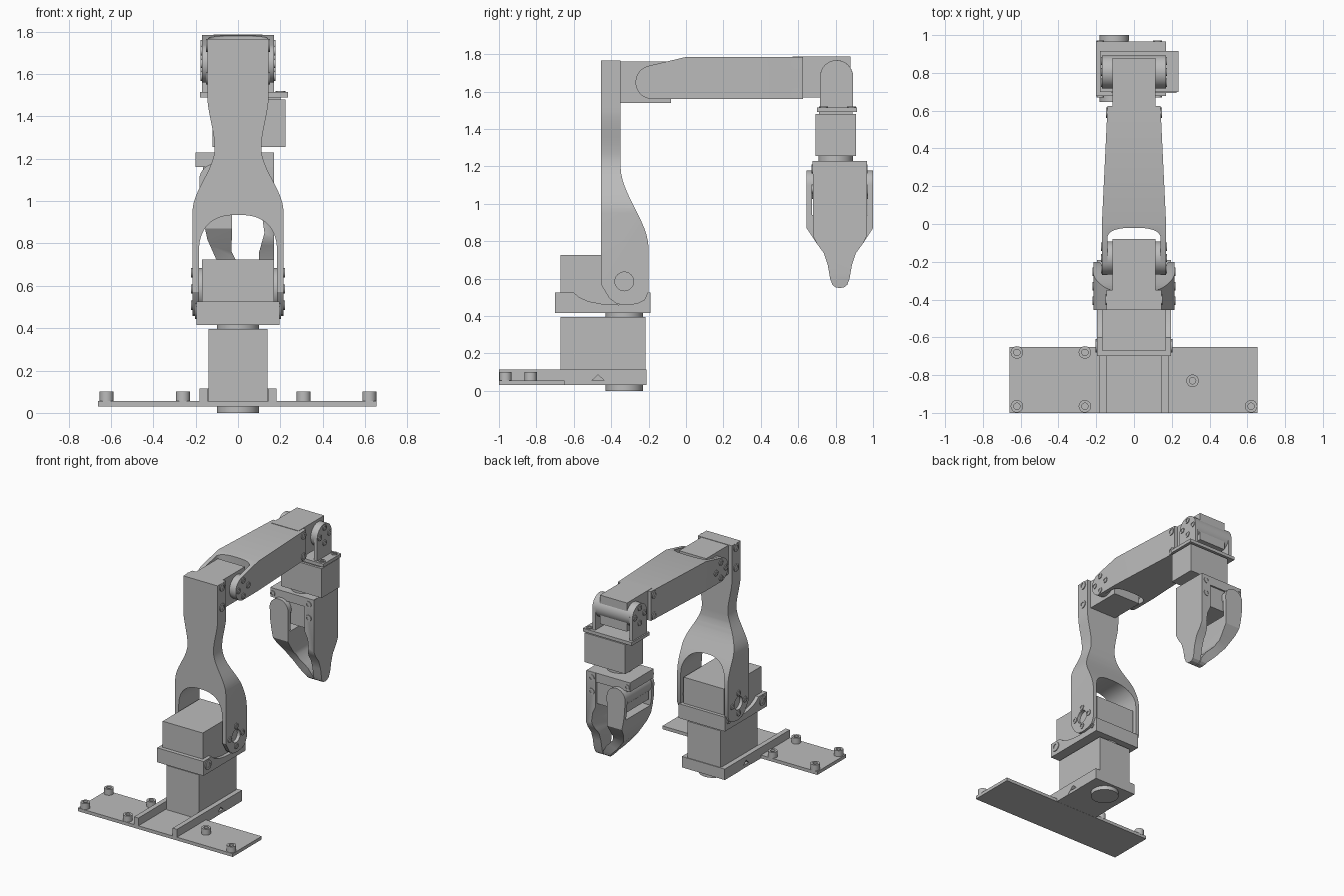
import bpy, bmesh, math

if "Cube" in bpy.data.objects:
    bpy.data.objects.remove(bpy.data.objects["Cube"])

grey = bpy.data.materials.new("plain grey")
grey.diffuse_color = (0.5, 0.5, 0.5, 1)
grey.use_nodes = True
grey.node_tree.nodes["Principled BSDF"].inputs["Base Color"].default_value = grey.diffuse_color


def place(axis, u, v, w):
    return {'x': (w, u, v), 'y': (u, w, v), 'z': (u, v, w)}[axis]


def finish(name, bm):
    bmesh.ops.recalc_face_normals(bm, faces=bm.faces)
    me = bpy.data.meshes.new(name)
    bm.to_mesh(me)
    bm.free()
    me.materials.append(grey)
    ob = bpy.data.objects.new(name, me)
    bpy.context.collection.objects.link(ob)
    return ob


def loft(name, rings):
    # Closed rings joined by quads and capped at both ends
    bm = bmesh.new()
    vs = [[bm.verts.new(p) for p in r] for r in rings]
    n = len(vs[0])
    for a, b in zip(vs, vs[1:]):
        for i in range(n):
            j = (i + 1) % n
            bm.faces.new((a[i], a[j], b[j], b[i]))
    bm.faces.new(vs[0])
    bm.faces.new(vs[-1])
    return finish(name, bm)


def prism(name, axis, pts, lo, hi):
    return loft(name, [[place(axis, u, v, w) for u, v in pts] for w in (lo, hi)])


def box(name, x0, x1, y0, y1, z0, z1):
    return prism(name, 'z', [(x0, y0), (x1, y0), (x1, y1), (x0, y1)], z0, z1)


def lathe(name, axis, u, v, profile, n=32):
    return loft(name, [[place(axis, u + r * math.cos(k * math.tau / n),
                              v + r * math.sin(k * math.tau / n), w)
                        for k in range(n)] for r, w in profile])


def disc(name, axis, u, v, r, lo, hi):
    return lathe(name, axis, u, v, [(r, lo), (r, hi)], 40)


def screw(axis, u, v, w, d, r=0.024):
    lathe("screw", axis, u, v, [(r, w - .01 * d), (r, w + .006 * d),
                                (r * .55, w + .006 * d), (r * .55, w + .001 * d)], 20)


def screw_circle(axis, u, v, w, d, radius, r=0.022):
    for k in range(4):
        a = k * math.pi / 2
        screw(axis, u + radius * math.cos(a), v + radius * math.sin(a), w, d, r)


def combine(a, b, op):
    m = a.modifiers.new("cut", 'BOOLEAN')
    m.operation, m.object, m.solver = op, b, 'EXACT'
    dg = bpy.context.evaluated_depsgraph_get()
    me = bpy.data.meshes.new_from_object(a.evaluated_get(dg))
    a.modifiers.clear()
    a.data = me
    bpy.data.objects.remove(b)
    return a


def ease(a, b, n=12):
    # S-curve from a to b
    out = []
    for i in range(n + 1):
        t = i / n
        s = t * t * (3 - 2 * t)
        out.append((a[0] + (b[0] - a[0]) * s, a[1] + (b[1] - a[1]) * t))
    return out


def arch(half, foot, top, n=14):
    # Rounded arch from the crown to the side
    out = []
    for i in range(n + 1):
        a = math.pi / 2 * (1 - i / n)
        out.append((half * max(math.cos(a), 0) ** 0.8, foot + (top - foot) * math.sin(a) ** 0.8))
    out[0] = (0, top)
    out[-1] = (half, foot)
    return out


def mirrored(pts):
    return pts + [(-u, v) for u, v in reversed(pts) if u > 1e-6]


def arc(cu, cv, r, a0, a1, n=16):
    return [(cu + r * math.cos(math.radians(a0 + (a1 - a0) * i / n)),
             cv + r * math.sin(math.radians(a0 + (a1 - a0) * i / n))) for i in range(n + 1)]


# Base plate with standoffs and rails
box("base_plate", -0.66, 0.655, -1.0, -0.65, 0.03, 0.055)
box("base_stem", -0.18, 0.18, -0.66, -0.215, 0.031, 0.055)
box("stem_back_wall", -0.18, 0.18, -0.235, -0.211, 0.031, 0.114)
for x, y in [(-.62, -.68), (-.26, -.68), (-.62, -.965), (-.26, -.965), (.31, -.83), (.62, -.965)]:
    lathe("standoff", 'z', x, y, [(.033, .05), (.033, .1), (.017, .1), (.017, .06)], 24)
rail = [(-1, .031), (-.53, .031), (-.47, .085), (-.41, .031), (-.213, .031), (-.213, .115), (-1, .115)]
for s in (-1, 1):
    prism("base_rail", 'x', rail, s * .145, s * .182)

# Turning base motor
disc("base_foot_disc", 'z', 0, -.33, .1, 0, .04)
box("base_motor", -.14, .14, -.67, -.217, .05, .395)
disc("turntable_disc", 'z', 0, -.33, .1, .39, .42)

# Shoulder tray and motor
tray = [(-.7, .415), (-.7, .525), (-.6, .525), (-.57, .5), (-.52, .478), (-.45, .465), (-.36, .46),
        (-.27, .468), (-.24, .485), (-.225, .525), (-.19, .525), (-.19, .415)]
prism("shoulder_tray", 'x', tray, -.197, .197)
box("shoulder_motor", -.17, .17, -.67, -.215, .45, .725)
disc("shoulder_horn", 'x', -.33, .585, .1, -.19, .19)
for s in (-1, 1):
    screw('x', -.645, .48, s * .197, s, .036)
    screw('x', -.235, .475, s * .197, s, .018)

# Upper arm: front outline crossed with side outline
front = mirrored(arch(.185, .75, .935) + [(.185, .4), (.215, .4)]
                 + ease((.215, .95), (.11, 1.25)) + ease((.11, 1.25), (.145, 1.5))[1:] + [(.145, 1.9)])
side = [(-.35, 1.765), (-.455, 1.765), (-.455, .57), (-.41, .495), (-.37, .465), (-.32, .458),
        (-.26, .465), (-.22, .485), (-.2, .53)] + ease((-.2, .76), (-.35, 1.2))
arm = combine(prism("upper_arm", 'y', front, -.7, .1), prism("cutter", 'x', side, -.4, .4), 'INTERSECT')
combine(arm, disc("cutter", 'x', -.33, .585, .05, -.5, .5), 'DIFFERENCE')
for s in (-1, 1):
    screw_circle('x', -.33, .585, s * .215, s, .077)
    for z in (1.58, 1.735):
        screw('x', -.4, z, s * .145, s, .03)

# Elbow motor
box("elbow_motor", -.115, .115, -.425, -.08, 1.54, 1.762)
disc("elbow_horn", 'x', -.18, 1.65, .088, -.142, .142)

# Forearm: top outline crossed with side outline
top = mirrored(arch(.14, -.075, -.02) + [(.14, -.4), (.17, -.4), (.17, 0), (.14, .625), (.14, .8)])
side = [(.625, 1.56), (.625, 1.785), (0, 1.785)] + arc(-.18, 1.65, .09, 105, 270)
combine(prism("forearm", 'z', top, 1.3, 2), prism("cutter", 'x', side, -.4, .4), 'INTERSECT')
for s in (-1, 1):
    screw_circle('x', -.18, 1.65, s * .17, s, .06)
    for z in (1.59, 1.75):
        screw('x', .59, z, s * .142, s, .028)

# Wrist hinge motor and bracket
box("wrist_motor", -.115, .115, .57, .88, 1.568, 1.788)
disc("wrist_horn", 'x', .805, 1.68, .088, -.147, .147)
ear = [(.717, 1.5)] + [(.893, 1.5)] + arc(.805, 1.68, .088, 0, 180)
for s in (-1, 1):
    prism("wrist_ear", 'x', ear, s * .145, s * .17)
    screw_circle('x', .805, 1.68, s * .17, s, .058)
box("wrist_plate", -.18, .235, .7, .915, 1.49, 1.515)
for y in (.735, .885):
    screw('z', .2, y, 1.515, 1)

# Wrist roll motor
box("wrist_roll_motor", -.12, .225, .693, .908, 1.255, 1.48)
box("wrist_spacer", -.1, .2, .71, .89, 1.47, 1.495)
disc("wrist_roll_disc", 'z', 0, .8, .092, 1.225, 1.26)

# Gripper body
box("gripper_cap", -.2, .168, .677, .965, 1.16, 1.23)
box("gripper_motor", -.165, .1, .69, .952, .99, 1.17)
disc("gripper_horn", 'y', -.105, 1.1, .075, .672, .972)
for y, d in ((.677, -1), (.965, 1)):
    screw('y', -.178, 1.19, y, d, .02)
    screw('y', .125, 1.185, y, d)
    screw('y', .125, 1.08, y, d)

# Shared tapering finger outline, seen from the side
MID = .8225


def finger_side(half, z_top, z_wide):
    taper = [(.125, .79), (.085, .735), (.064, .67), (.052, .6), (.04, .567), (.022, .553), (0, .55)]
    right = [(half, z_top), (half, z_wide)] + taper
    return [(MID + u, v) for u, v in right] + [(MID - u, v) for u, v in reversed(right[:-1])]


# Fixed jaw
jaw = [(.17, 1.229), (.17, .62), (.16, .5), (.1, .5), (.1, .76), (.125, .85), (.115, .92), (.09, .97), (.09, 1.229)]
combine(prism("fixed_jaw", 'y', jaw, .4, 1.3),
        prism("cutter", 'x', finger_side(.1445, 1.4, .83), -.5, .5), 'INTERSECT')

# Moving jaw with two ears around the motor
jaw = arc(-.105, 1.1, .078, 0, 180) + [(-.178, 1.0), (-.168, .93), (-.145, .82), (-.105, .73), (-.03, .64),
      (.03, .58), (.06, .54), (.095, .54), (.095, .59), (.06, .645), (-.005, .71), (-.03, .76)]
moving = combine(prism("moving_jaw", 'y', jaw, .4, 1.3),
                 prism("cutter", 'x', finger_side(.1775, 1.4, .87), -.5, .5), 'INTERSECT')
combine(moving, box("cutter", -.4, .4, .674, .971, .94, 1.5), 'DIFFERENCE')
for s in (-1, 1):
    screw_circle('y', -.105, 1.1, MID + s * .171, s, .052, .018)

# Smooth the curved sides, keep edges crisp
bpy.ops.object.select_all(action='SELECT')
bpy.context.view_layer.objects.active = arm
bpy.ops.object.shade_smooth_by_angle(angle=math.radians(30))
